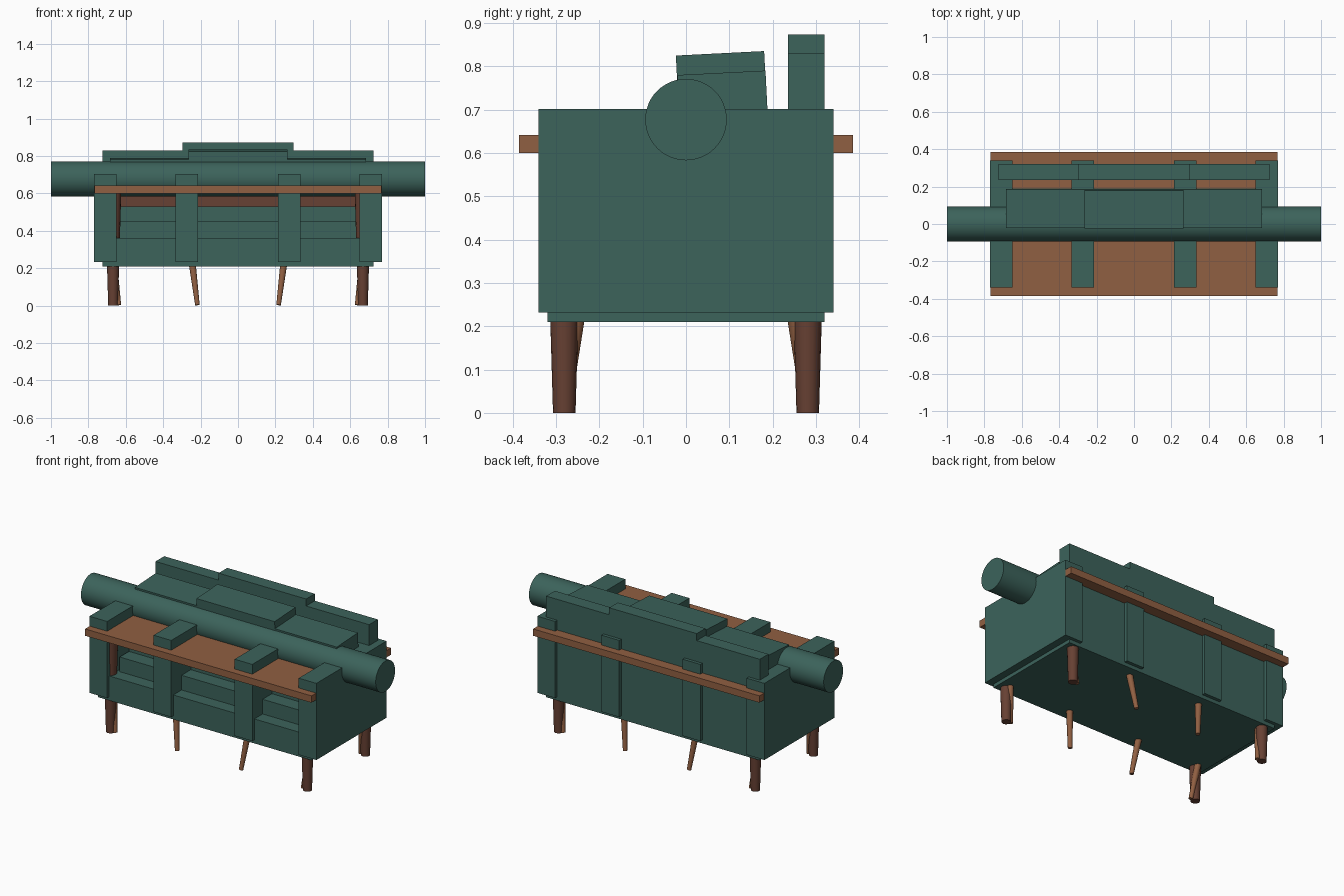
import bpy, math
from mathutils import Vector

cube = bpy.data.objects.get("Cube")
if cube:
    bpy.data.objects.remove(cube, do_unlink=True)


def material(name, rgb):
    m = bpy.data.materials.new(name)
    m.use_nodes = True
    m.diffuse_color = (*rgb, 1)
    m.node_tree.nodes["Principled BSDF"].inputs["Base Color"].default_value = (*rgb, 1)
    return m


GREEN = material("dark teal green", (0.045, 0.125, 0.105))
WOOD = material("warm brown wood", (0.28, 0.115, 0.054))
DARK = material("dark brown wood", (0.135, 0.052, 0.033))


def box(name, mat, x, y, z, tilt=0):
    """Box from (min, max) ranges, optionally tilted about x."""
    bpy.ops.mesh.primitive_cube_add(size=1)
    o = bpy.context.object
    o.name = name
    o.location = [(a + b) / 2 for a, b in (x, y, z)]
    o.scale = [b - a for a, b in (x, y, z)]
    o.rotation_euler.x = tilt
    o.data.materials.append(mat)
    return o


def rod(name, mat, start, end, r1, r2, sides):
    """Tapered round bar between two points."""
    a, b = Vector(start), Vector(end)
    bpy.ops.mesh.primitive_cone_add(vertices=sides, radius1=r1, radius2=r2,
                                    depth=(b - a).length, location=(a + b) / 2)
    o = bpy.context.object
    o.name = name
    o.rotation_euler = (b - a).to_track_quat("Z", "Y").to_euler()
    o.data.materials.append(mat)
    bpy.ops.object.shade_smooth_by_angle(angle=math.radians(40))
    return o


def wide(h):
    return (-h, h)


# Stepped lower body
box("base", GREEN, wide(0.725), wide(0.32), (0.21, 0.36))
box("lower_step", GREEN, wide(0.635), (-0.24, 0.24), (0.36, 0.45))
box("upper_step", GREEN, wide(0.635), (-0.15, 0.24), (0.45, 0.53))
box("inner_panel", DARK, wide(0.66), (0.19, 0.24), (0.36, 0.61))

# Back wall rising above the top, with a taller middle
box("back_wall", GREEN, wide(0.725), (0.236, 0.32), (0.35, 0.83))
box("back_crest", GREEN, wide(0.297), (0.236, 0.32), (0.82, 0.873))

# Upright ribs that pass through the top board
for side, label in ((-1, "right"), (1, "left")):
    for cx, part in ((0.71, "end_rib"), (0.275, "middle_rib")):
        box(f"{part}_{label}", GREEN, (side * cx - 0.06, side * cx + 0.06),
            wide(0.34), (0.232, 0.702))

box("top_board", WOOD, wide(0.768), wide(0.385), (0.60, 0.642))

# Long roller and tilted covers
rod("roller", GREEN, (-1, 0, 0.677), (1, 0, 0.677), 0.094, 0.094, 48)
TILT = math.radians(2.9)
box("wide_cover", GREEN, wide(0.685), (-0.017, 0.187), (0.65, 0.785), TILT)
box("middle_cover", GREEN, wide(0.265), (-0.022, 0.182), (0.77, 0.83), TILT)

# Corner posts and splayed thin legs
for sx, side in ((-1, "right"), (1, "left")):
    for sy, end in ((-1, "front"), (1, "back")):
        rod(f"corner_post_{end}_{side}", DARK, (sx * 0.668, sy * 0.281, 0),
            (sx * 0.668, sy * 0.281, 0.61), 0.026, 0.044, 16)
        for cx, part in ((0.637, "outer"), (0.217, "middle")):
            rod(f"{part}_thin_leg_{end}_{side}", WOOD, (sx * cx, sy * 0.28, 0.003),
                (sx * (cx + 0.027), sy * 0.252, 0.22), 0.0125, 0.019, 12)
